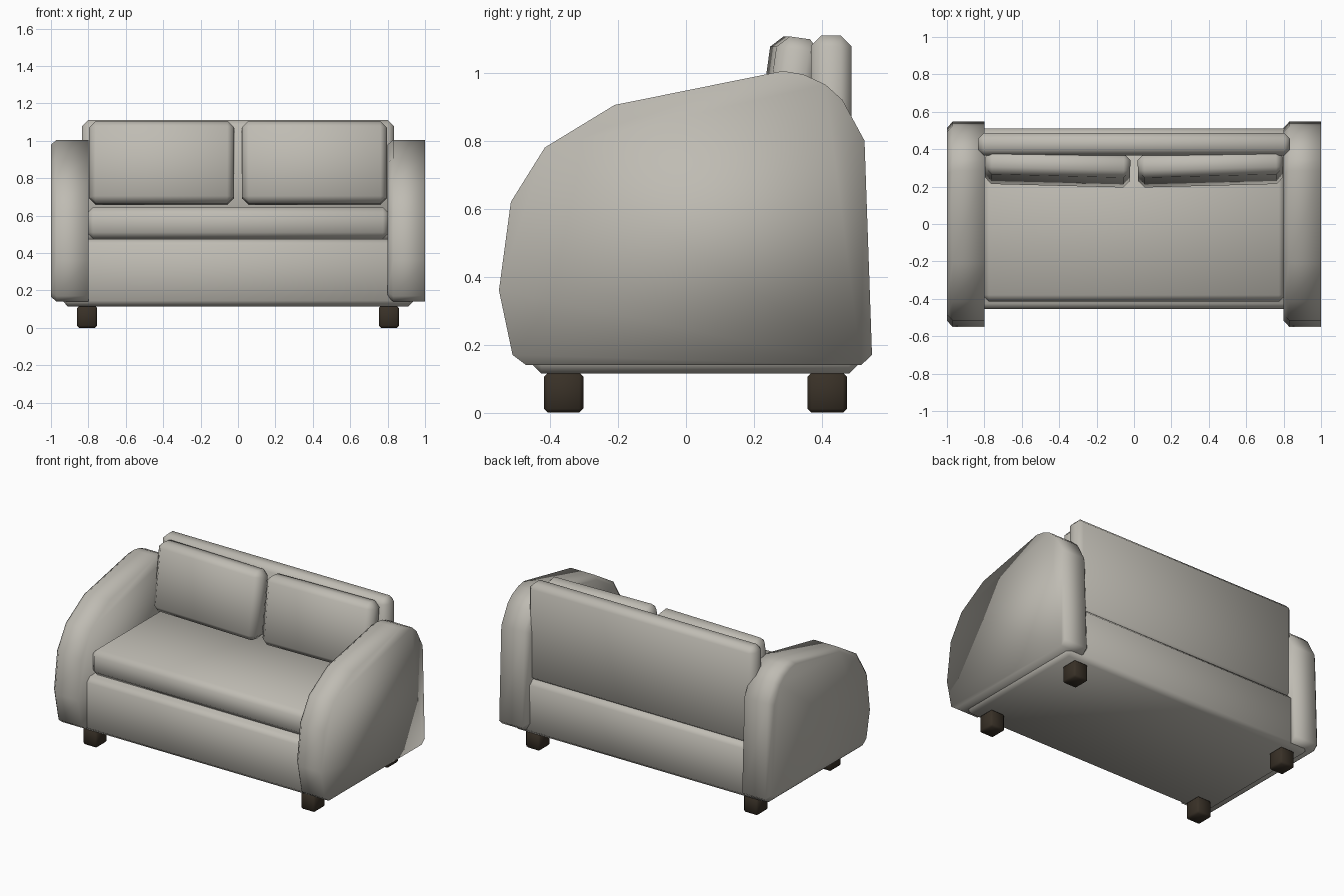
import bpy
import bmesh
from math import radians

if "Cube" in bpy.data.objects:
    bpy.data.objects.remove(bpy.data.objects["Cube"], do_unlink=True)


def make_material(name, rgb):
    mat = bpy.data.materials.new(name)
    mat.use_nodes = True
    color = (*rgb, 1)
    mat.diffuse_color = color
    bsdf = mat.node_tree.nodes["Principled BSDF"]
    bsdf.inputs["Base Color"].default_value = color
    bsdf.inputs["Roughness"].default_value = 0.8
    return mat


fabric = make_material("warm grey fabric", (0.52, 0.50, 0.45))
wood = make_material("dark brown wood", (0.04, 0.03, 0.02))


def finish(name, bm, mat):
    bmesh.ops.recalc_face_normals(bm, faces=bm.faces)
    mesh = bpy.data.meshes.new(name)
    bm.to_mesh(mesh)
    bm.free()
    mesh.materials.append(mat)
    mesh.shade_smooth()
    obj = bpy.data.objects.new(name, mesh)
    bpy.context.collection.objects.link(obj)
    return obj


def soft_box(name, center, size, bevel, mat=fabric, segments=1, rotation=(0, 0, 0)):
    """Box with bevelled edges and fully smooth shading."""
    bm = bmesh.new()
    bmesh.ops.create_cube(bm, size=1)
    bmesh.ops.scale(bm, vec=size, verts=bm.verts)
    bmesh.ops.bevel(bm, geom=bm.edges[:], offset=bevel, segments=segments,
                    profile=0.5, affect='EDGES')
    obj = finish(name, bm, mat)
    obj.location = center
    obj.rotation_euler = [radians(a) for a in rotation]
    return obj


# Arm side outline as (y, z)
ARM = [(-0.47, 0.14), (-0.51, 0.17), (-0.55, 0.36), (-0.515, 0.62),
       (-0.415, 0.78), (-0.21, 0.905), (0.285, 1.005), (0.345, 0.995),
       (0.41, 0.965), (0.46, 0.92), (0.525, 0.80), (0.547, 0.17), (0.515, 0.14)]


def arm(name, x):
    """Outline lofted along x, chamfered on its -x rim only."""
    bm = bmesh.new()
    mid_z, inset = 0.57, 0.94
    rings = []
    for px, s in ((x, inset), (x + 0.03, 1), (x + 0.2, 1)):
        rings.append([bm.verts.new((px, y * s, mid_z + (z - mid_z) * s)) for y, z in ARM])
    for a, b in zip(rings, rings[1:]):
        for i in range(len(ARM)):
            j = (i + 1) % len(ARM)
            bm.faces.new((a[i], a[j], b[j], b[i]))
    bm.faces.new(rings[0])
    bm.faces.new(rings[-1])
    return finish(name, bm, fabric)


arm("right_arm", -1.0)
arm("left_arm", 0.8)

# Body
soft_box("base", (0, 0.027, 0.295), (1.88, 0.965, 0.36), 0.03)
soft_box("seat_cushion", (0, 0, 0.56), (1.62, 0.83, 0.17), 0.035)
soft_box("backrest", (0, 0.427, 0.785), (1.67, 0.12, 0.65), 0.032)

# Back cushions lean back and turn slightly inward; feet sit under the corners
for side, s in (("right", -1), ("left", 1)):
    soft_box(side + "_back_cushion", (s * 0.408, 0.295, 0.882), (0.775, 0.13, 0.445),
             0.035, rotation=(-8, 0, s * 1.5))
    for end, y in (("front", -0.36), ("back", 0.415)):
        soft_box(f"{end}_{side}_foot", (s * 0.807, y, 0.059), (0.107, 0.116, 0.118),
                 0.012, wood)
